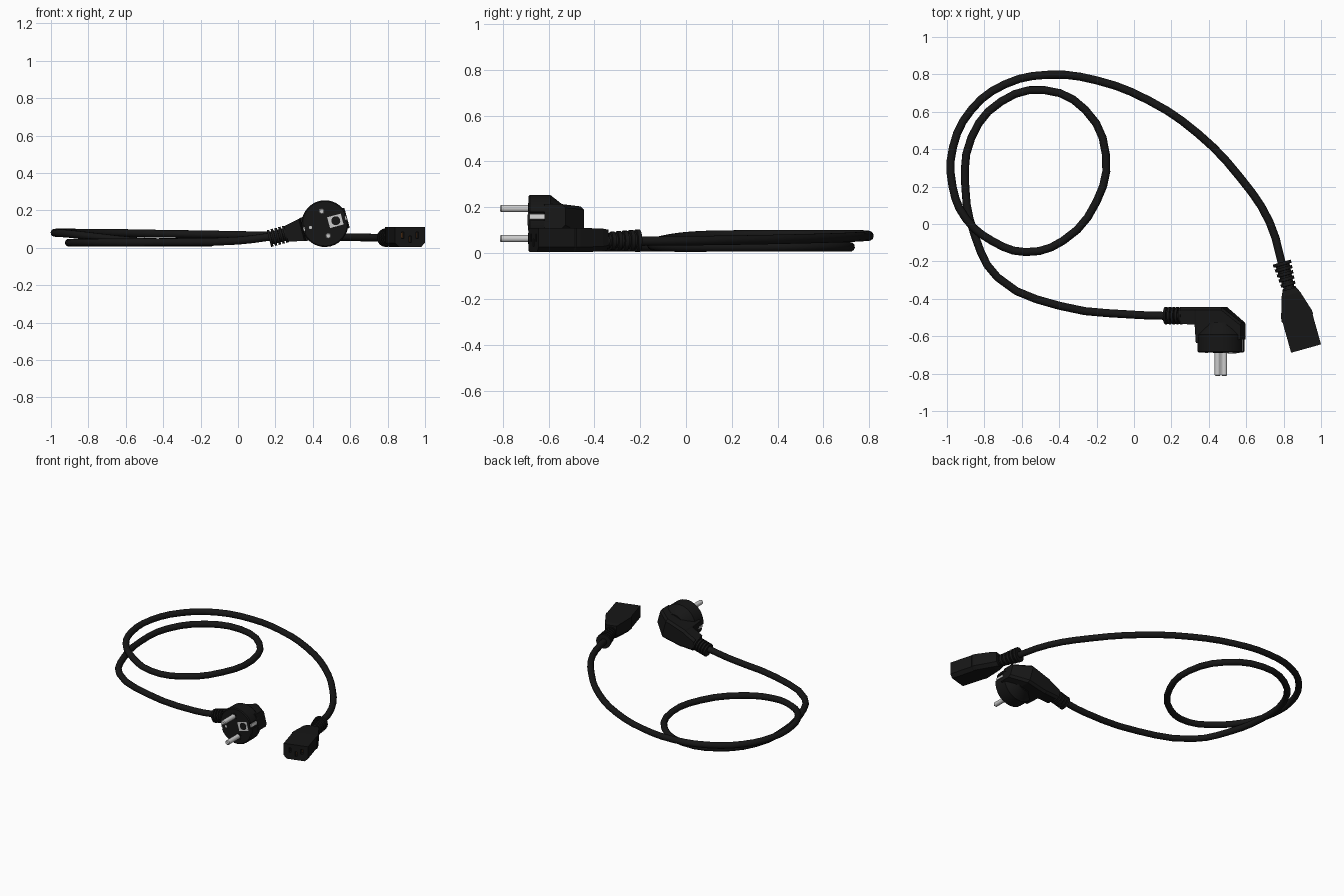
import bpy, bmesh, math
from mathutils import Matrix, Vector

if "Cube" in bpy.data.objects:
    bpy.data.objects.remove(bpy.data.objects["Cube"])


def material(name, rgb):
    m = bpy.data.materials.new(name)
    m.diffuse_color = (*rgb, 1)
    m.use_nodes = True
    m.node_tree.nodes["Principled BSDF"].inputs["Base Color"].default_value = m.diffuse_color
    return m


BLACK = material("black_rubber", (0.008, 0.008, 0.008))
METAL = material("pin_metal", (0.6, 0.6, 0.6))
COPPER = material("contact_copper", (0.3, 0.1, 0.02))


def loft(name, rings, mat, frame, smooth=True):
    """Skin equal-length rings of points and cap both ends."""
    bm = bmesh.new()
    vs = [[bm.verts.new(p) for p in ring] for ring in rings]
    n = len(vs[0])
    for a, b in zip(vs, vs[1:]):
        for i in range(n):
            bm.faces.new((a[i], a[(i + 1) % n], b[(i + 1) % n], b[i]))
    bm.faces.new(vs[0])
    bm.faces.new(vs[-1])
    bmesh.ops.recalc_face_normals(bm, faces=bm.faces)
    bm.transform(frame)
    me = bpy.data.meshes.new(name)
    bm.to_mesh(me)
    bm.free()
    ob = bpy.data.objects.new(name, me)
    bpy.context.collection.objects.link(ob)
    me.materials.append(mat)
    if smooth:
        bpy.ops.object.select_all(action='DESELECT')
        ob.select_set(True)
        bpy.context.view_layer.objects.active = ob
        bpy.ops.object.shade_smooth_by_angle(angle=math.radians(25))
    return ob


def lathe(name, profile, mat, frame, n=24, at=(0, 0)):
    """Profile is (radius, z) along local z."""
    rings = [[(at[0] + r * math.cos(2 * math.pi * i / n),
               at[1] + r * math.sin(2 * math.pi * i / n), z) for i in range(n)]
             for r, z in profile]
    return loft(name, rings, mat, frame)


def box(name, lo, hi, mat, frame):
    rings = [[(lo[0], lo[1], z), (hi[0], lo[1], z), (hi[0], hi[1], z), (lo[0], hi[1], z)]
             for z in (lo[2], hi[2])]
    return loft(name, rings, mat, frame, False)


def cut(target, cutter):
    cutter.hide_render = True
    cutter.hide_viewport = True
    cutter.display_type = 'WIRE'
    m = target.modifiers.new("cut", 'BOOLEAN')
    m.operation = 'DIFFERENCE'
    m.object = cutter


def relief(name, length, r0, r1, ribs, frame):
    """Ribbed strain relief along local z."""
    prof, p = [], length / ribs
    for i in range(ribs):
        r, z = r0 + (r1 - r0) * i / (ribs - 1), i * p
        prof += [(r * 0.75, z), (r * 0.75, z + p * 0.35), (r, z + p * 0.4), (r, z + p)]
    lathe(name, prof, BLACK, frame, 16)


def frame_from(x, y, z, origin):
    m = Matrix((x, y, z)).transposed().to_4x4()
    m.translation = origin
    return m


# ---- cable: smooth path, connector end -> outer loop -> inner loop -> plug end
path = [(.80, -.25, .052), (.725, .01, .054), (.57, .245, .057), (.34, .485, .062),
        (.08, .66, .067), (-.2, .768, .072), (-.46, .798, .076), (-.69, .747, .08),
        (-.87, .61, .081), (-.968, .41, .081), (-.97, .2, .079), (-.9, .03, .074),
        (-.76, -.09, .058), (-.58, -.15, .038), (-.38, -.09, .028), (-.2, .12, .027),
        (-.15, .37, .027), (-.26, .61, .027), (-.48, .716, .027), (-.71, .655, .027),
        (-.87, .46, .027), (-.902, .2, .027), (-.85, -.065, .027), (-.73, -.285, .028),
        (-.4, -.437, .03), (0, -.485, .038), (.22, -.492, .066)]
cu = bpy.data.curves.new("cable", 'CURVE')
cu.dimensions = '3D'
cu.bevel_depth = 0.0215
cu.bevel_resolution = 3
cu.resolution_u = 3
sp = cu.splines.new('BEZIER')
sp.bezier_points.add(len(path) - 1)
for pt, co in zip(sp.bezier_points, path):
    pt.co = co
    pt.handle_left_type = pt.handle_right_type = 'AUTO'
cu.materials.append(BLACK)
bpy.context.collection.objects.link(bpy.data.objects.new("cable", cu))

# ---- angled wall plug: local x away from cable, y along pins, z out of face
c, s = math.cos(math.radians(15)), math.sin(math.radians(15))
P = frame_from(Vector((c, 0, s)), Vector((-s, 0, c)), Vector((0, -1, 0)), (.465, -.687, .129))
disc = lathe("plug_head", [(.119, 0), (.125, -.006), (.125, -.095), (.085, -.145), (.08, -.16)],
             BLACK, P, 32)
for k in (-1, 1):
    # earth groove and clip on each side, pin above and below
    a, b = sorted((k * .112, k * .14))
    cut(disc, box("groove_cutter", (a, -.02, -.12), (b, .02, .02), BLACK, P))
    a, b = sorted((k * .108, k * .12))
    box("earth_clip", (a, -.011, -.125), (b, .011, -.004), METAL, P)
    lathe("pin", [(.016, -.02), (.016, .119), (.011, .126)], METAL, P, 16, (0, k * .068))
    lathe("pin_collar", [(.024, -.01), (.024, .003)], BLACK, P, 16, (0, k * .068))

# earth socket plate with its hole ring
box("earth_plate", (.02, -.03, -.01), (.095, .03, .002), METAL, P)
lathe("earth_socket", [(.024, -.01), (.024, .005)], BLACK, P, 16, (.06, 0))
lathe("face_screw", [(.009, -.01), (.009, .002)], METAL, P, 12, (-.08, 0))

# hand grip behind the head, lofted along local x: (x, z front, z back, half height)
sections = [(-.215, -.152, -.242, .043), (-.13, -.15, -.242, .06), (-.122, -.05, -.242, .064),
            (.02, -.05, -.242, .072), (.122, -.07, -.16, .055)]
q = .015
rings = [[(x, -h, zf), (x, h, zf), (x, h, zb + q), (x, h - q, zb), (x, -h + q, zb), (x, -h, zb + q)]
         for x, zf, zb, h in sections]
loft("plug_grip", rings, BLACK, P, False)
relief("plug_strain_relief", .105, .046, .046, 5,
       P @ Matrix.Translation((-.205, 0, -.197)) @ Matrix.Rotation(-math.pi / 2, 4, 'Y'))

# ---- appliance connector: local x across, y up, z out of the mating face
t = math.radians(15.7)
r, f = Vector((math.cos(t), math.sin(t), 0)), Vector((math.sin(t), -math.cos(t), 0))
Q = frame_from(r, Vector((0, 0, 1)), f, (.92, -.666, .057))
q = .022
rings = [[(w, h, z), (-w, h, z), (-w, -h + q, z), (-w + q, -h, z), (w - q, -h, z), (w, -h + q, z)]
         for z, w, h in [(0, .083, .053), (-.165, .083, .053), (-.17, .087, .053),
                         (-.19, .085, .053), (-.30, .052, .05), (-.33, .038, .045)]]
body = loft("connector_body", rings, BLACK, Q, False)
for x, y in [(-.04, .01), (.04, .01), (0, -.012)]:
    cut(body, box("slot_cutter", (x - .007, y - .017, -.08), (x + .007, y + .017, .02), BLACK, Q))
    box("slot_contact", (x - .005, y - .015, -.085), (x + .005, y + .015, -.03), COPPER, Q)
relief("connector_strain_relief", .17, .037, .05, 6,
       Q @ Matrix.Translation((0, -.003, -.31)) @ Matrix.Rotation(math.pi, 4, 'X'))
